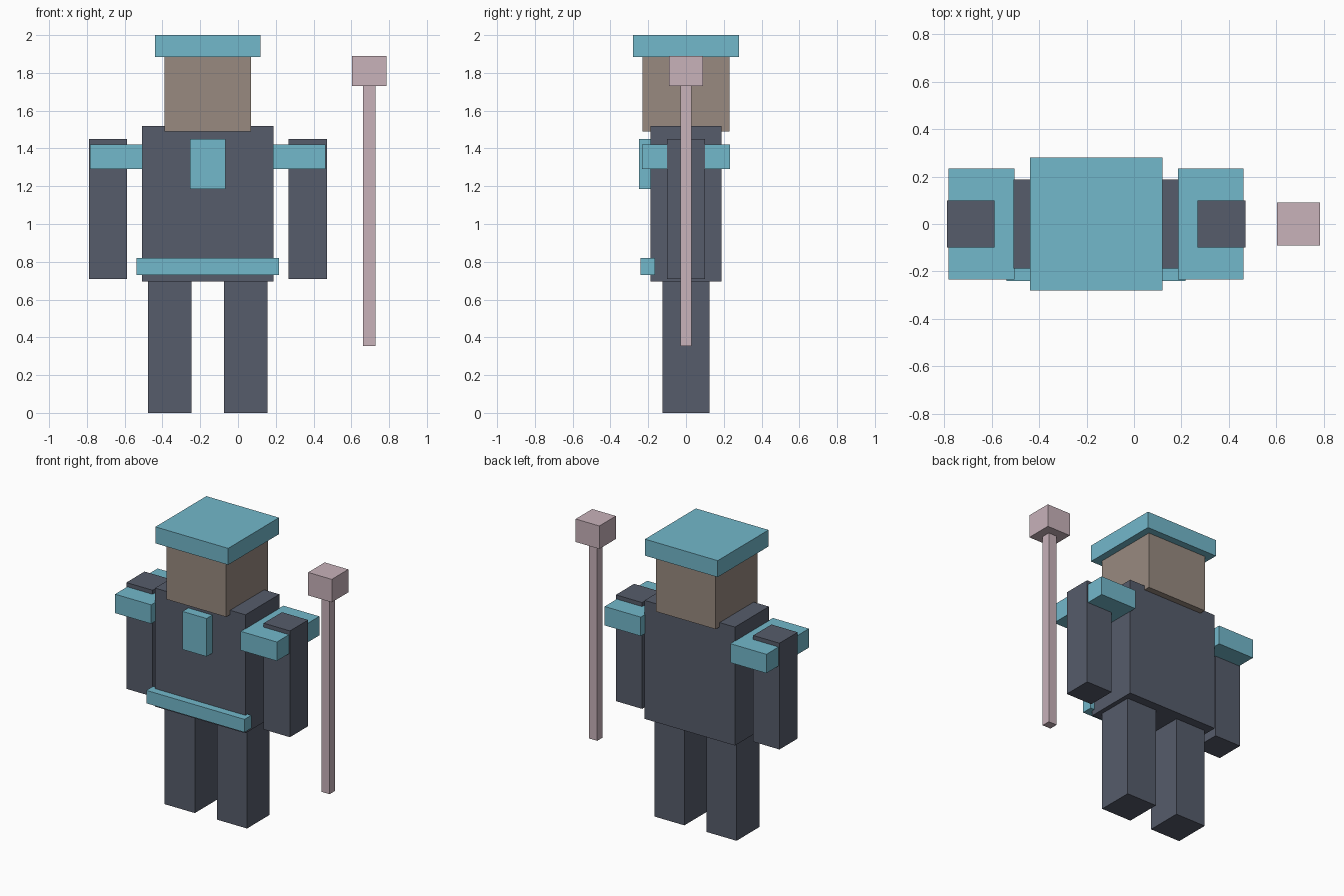
import bpy
import bmesh
from mathutils import Matrix, Vector

default_cube = bpy.data.objects.get("Cube")
if default_cube:
    bpy.data.objects.remove(default_cube, do_unlink=True)


def material(name, rgb):
    mat = bpy.data.materials.new(name)
    mat.use_nodes = True
    color = (*rgb, 1.0)
    mat.diffuse_color = color
    mat.node_tree.nodes["Principled BSDF"].inputs["Base Color"].default_value = color
    return mat


slate = material("slate", (0.093, 0.107, 0.147))
teal = material("teal", (0.171, 0.479, 0.597))
tan = material("tan", (0.314, 0.254, 0.216))
pink = material("pale pink", (0.578, 0.445, 0.491))

BODY_X = -0.16   # centre line of the figure
STAFF_X = 0.695  # centre line of the staff


def block(name, mat, x, y, z):
    """Box spanning the given (low, high) range on each axis."""
    low, high = (Vector(corner) for corner in zip(x, y, z))
    bm = bmesh.new()
    bmesh.ops.create_cube(
        bm, size=1,
        matrix=Matrix.Translation((low + high) / 2) @ Matrix.Diagonal((*(high - low), 1)))
    mesh = bpy.data.meshes.new(name)
    bm.to_mesh(mesh)
    bm.free()
    mesh.materials.append(mat)
    obj = bpy.data.objects.new(name, mesh)
    bpy.context.collection.objects.link(obj)
    return obj


def centred(name, mat, axis_x, half_x, y, z):
    return block(name, mat, (axis_x - half_x, axis_x + half_x), y, z)


def pair(name, mat, inner, outer, half_y, z):
    """Matching boxes on both sides of the body's centre line."""
    for side, sign in (("left", 1), ("right", -1)):
        x = sorted((BODY_X + sign * inner, BODY_X + sign * outer))
        block(f"{side}_{name}", mat, x, (-half_y, half_y), z)


# Body and head
centred("torso", slate, BODY_X, 0.348, (-0.187, 0.187), (0.695, 1.52))
centred("head", tan, BODY_X, 0.23, (-0.23, 0.23), (1.49, 1.90))
centred("hat", teal, BODY_X, 0.28, (-0.28, 0.28), (1.885, 2.0))

# Limbs and shoulder pads
pair("leg", slate, 0.085, 0.317, 0.125, (0, 0.695))
pair("arm", slate, 0.428, 0.63, 0.1, (0.71, 1.45))
pair("shoulder_pad", teal, 0.345, 0.623, 0.234, (1.29, 1.422))

# Front trim
centred("chest_plate", teal, BODY_X, 0.093, (-0.25, -0.187), (1.185, 1.45))
centred("belt", teal, BODY_X, 0.378, (-0.24, -0.165), (0.73, 0.82))

# Floating staff
centred("staff_rod", pink, STAFF_X, 0.032, (-0.03, 0.03), (0.355, 1.735))
centred("staff_head", pink, STAFF_X, 0.091, (-0.091, 0.091), (1.73, 1.89))
